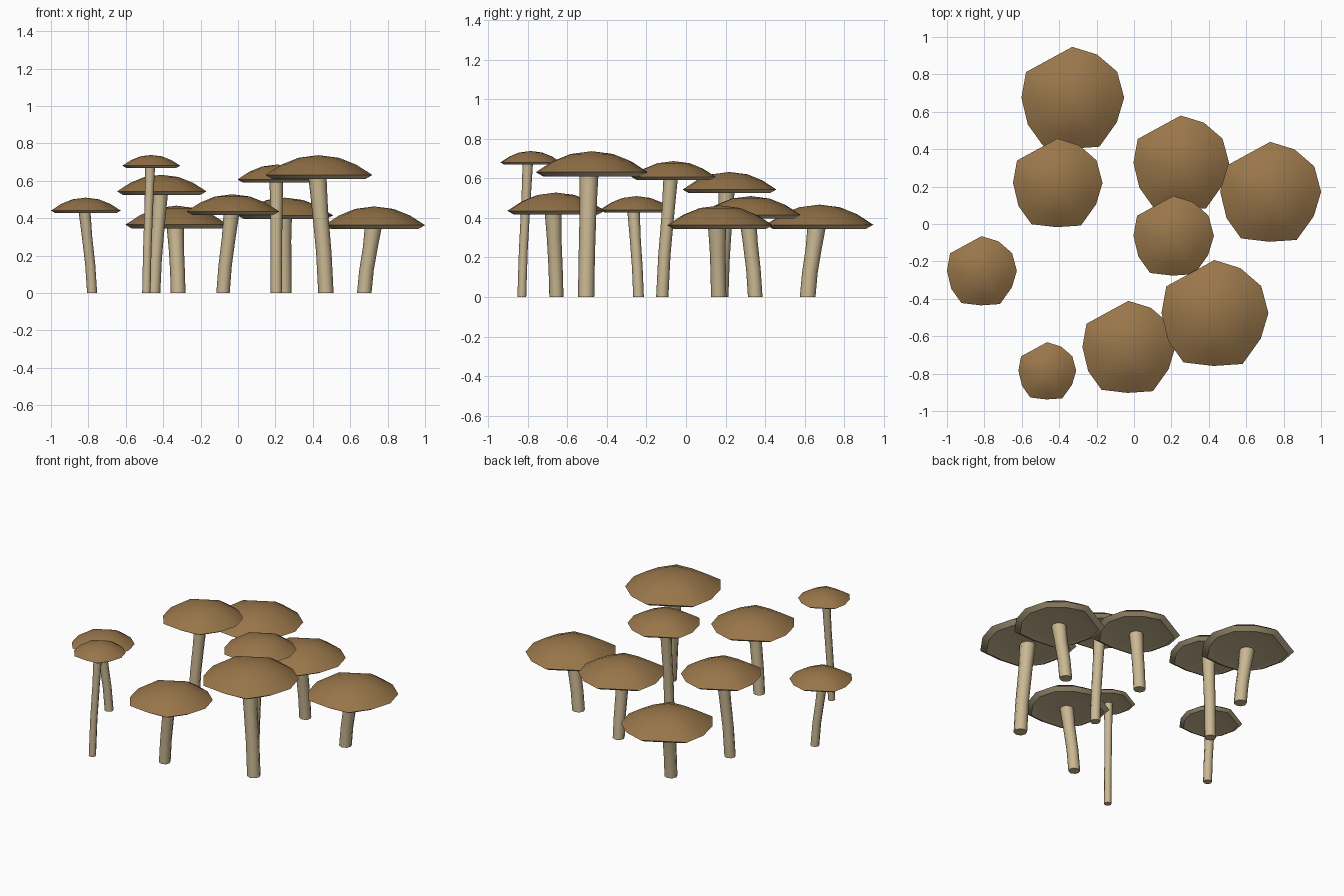
import bpy, bmesh, math
from mathutils import Vector

if "Cube" in bpy.data.objects:
    bpy.data.objects.remove(bpy.data.objects["Cube"])


def material(name, rgb):
    m = bpy.data.materials.new(name)
    m.diffuse_color = (*rgb, 1)
    m.use_nodes = True
    m.node_tree.nodes["Principled BSDF"].inputs["Base Color"].default_value = m.diffuse_color
    return m


BROWN = material("cap brown", (0.315, 0.18, 0.068))
BEIGE = material("stem beige", (0.59, 0.48, 0.29))

# Cap outline: (angle in degrees, relative radius), slightly uneven
OUTLINE = [(90, 1), (60, .98), (30, 1.02), (0, 1.02), (-29, 1.0), (-61, 1.10),
           (-91, 1.0), (-122, 1.10), (-149, 1.02), (180, 1), (151, 1.04)]
# Cap profile: (radius, height) relative to the cap radius
DOME = [(0.38, 0.325), (0.7, 0.195), (1.0, 0.0)]
UNDER = [(0.87, -0.075), (0.72, -0.04), (0.2, -0.055)]


def finish(bm, name, mats, angle):
    bmesh.ops.recalc_face_normals(bm, faces=bm.faces)
    me = bpy.data.meshes.new(name)
    bm.to_mesh(me)
    bm.free()
    for m in mats:
        me.materials.append(m)
    ob = bpy.data.objects.new(name, me)
    bpy.context.collection.objects.link(ob)
    bpy.ops.object.select_all(action='DESELECT')
    ob.select_set(True)
    bpy.context.view_layer.objects.active = ob
    bpy.ops.object.shade_smooth_by_angle(angle=math.radians(angle))
    return ob


def bridge(bm, a, b, mat=0):
    n = len(a)
    for i in range(n):
        bm.faces.new((a[i], a[(i + 1) % n], b[(i + 1) % n], b[i])).material_index = mat


def fan(bm, ring, tip, mat=0):
    for i in range(len(ring)):
        bm.faces.new((ring[i], ring[(i + 1) % len(ring)], tip)).material_index = mat


def make_cap(name, x, y, r, top):
    bm = bmesh.new()
    edge = top - 0.375 * r
    rings = [[bm.verts.new((x + r * p * k * math.cos(math.radians(a)),
                            y + r * p * k * math.sin(math.radians(a)),
                            edge + r * h)) for a, k in OUTLINE]
             for p, h in DOME + UNDER]
    fan(bm, rings[0], bm.verts.new((x, y, top)))
    for i in range(len(rings) - 1):
        bridge(bm, rings[i], rings[i + 1], 0 if i < len(DOME) - 1 else 1)
    fan(bm, rings[-1], bm.verts.new((x, y, edge - 0.055 * r)), 1)
    finish(bm, name, [BROWN, BEIGE], 40)


def make_stem(name, base, head, r):
    bm = bmesh.new()
    base, head = Vector(base), Vector(head)
    rings = []
    # gently curved, flaring slightly towards the cap
    for t, bend, k in [(0, 0, .92), (0.35, 0.25, .92), (0.7, 0.68, .95), (1, 1, 1.08)]:
        c = base.lerp(head, bend)
        c.z = head.z * t
        rings.append([bm.verts.new((c.x + r * k * math.cos(i * math.pi / 4),
                                    c.y + r * k * math.sin(i * math.pi / 4), c.z))
                      for i in range(8)])
    for a, b in zip(rings, rings[1:]):
        bridge(bm, a, b)
    bm.faces.new(rings[0])
    bm.faces.new(rings[-1])
    finish(bm, name, [BEIGE], 50)


# cap x, cap y, cap radius, top height, stem base x, stem base y
MUSHROOMS = [
    (-.815, -.25, .185, .51, -.78, -.24),
    (-.465, -.785, .153, .738, -.49, -.83),
    (-.41, .22, .237, .632, -.45, .18),
    (-.33, .675, .272, .467, -.32, .615),
    (-.03, -.657, .246, .528, -.08, -.655),
    (.25, .327, .253, .51, .25, .35),
    (.21, -.063, .213, .687, .205, -.12),
    (.43, -.476, .283, .737, .47, -.505),
    (.728, .172, .267, .463, .675, .165),
]
for n, (x, y, r, top, bx, by) in enumerate(MUSHROOMS, 1):
    make_cap(f"mushroom_cap_{n}", x, y, r, top)
    make_stem(f"mushroom_stem_{n}", (bx, by, 0),
              (x - 0.005, y - 0.015, top - 0.425 * r), 0.158 * r)
